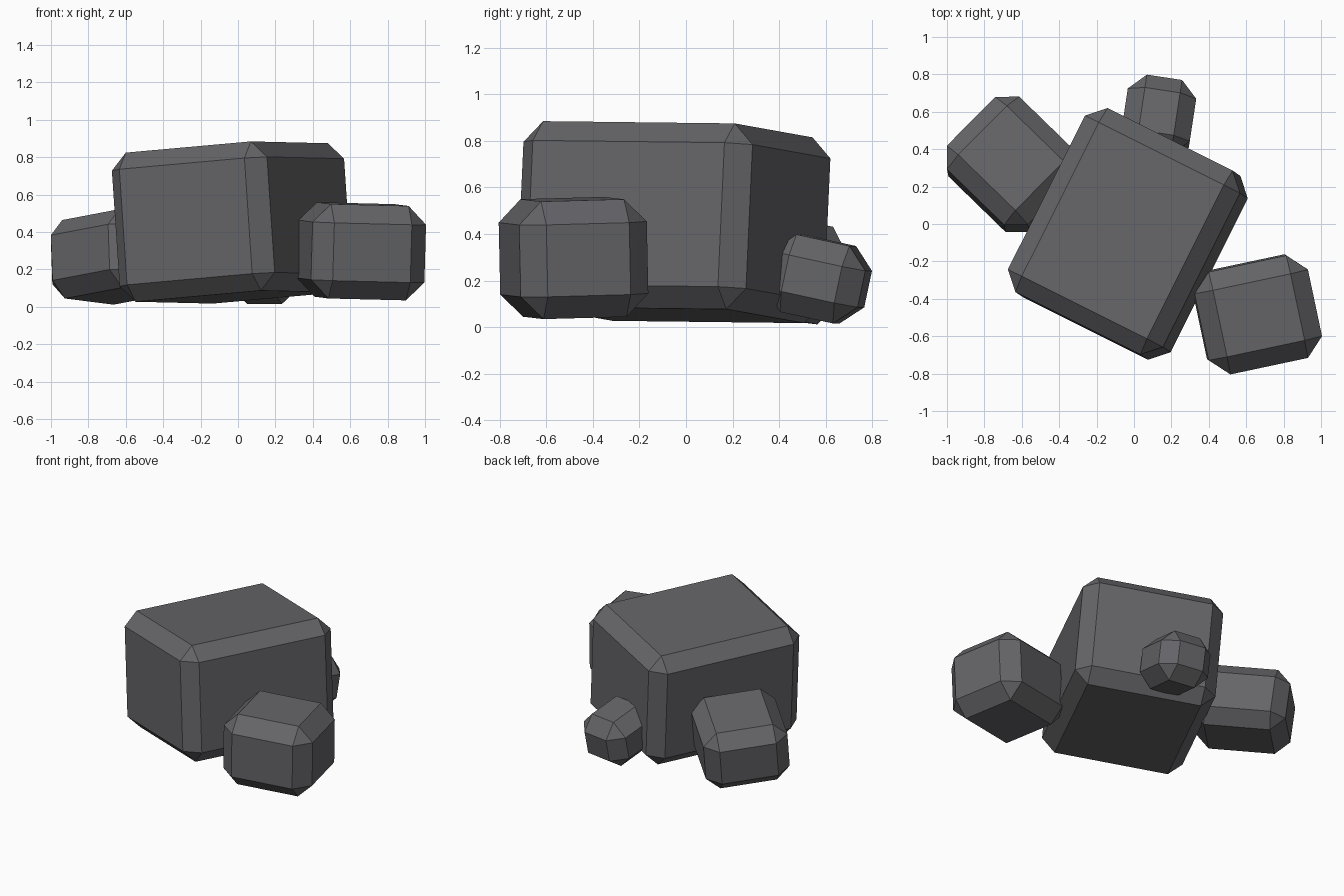
import bpy, bmesh
from mathutils import Vector, Matrix

if "Cube" in bpy.data.objects:
    bpy.data.objects.remove(bpy.data.objects["Cube"])


def rock(name, center, size, x_dir, y_dir, chamfer):
    """Chamfered block, oriented by its local x and y directions."""
    x = Vector(x_dir).normalized()
    z = x.cross(Vector(y_dir)).normalized()
    y = z.cross(x)
    frame = Matrix((x, y, z)).transposed().to_4x4()
    bm = bmesh.new()
    bmesh.ops.create_cube(bm, size=1)
    bmesh.ops.scale(bm, vec=size, verts=bm.verts)
    bmesh.ops.bevel(bm, geom=bm.edges[:], offset=chamfer, segments=1,
                    affect='EDGES', profile=0.5)
    mesh = bpy.data.meshes.new(name)
    bm.to_mesh(mesh)
    bm.free()
    obj = bpy.data.objects.new(name, mesh)
    obj.matrix_world = Matrix.Translation(center) @ frame
    bpy.context.collection.objects.link(obj)
    mat = bpy.data.materials.get("dark_stone") or bpy.data.materials.new("dark_stone")
    mat.diffuse_color = (0.13, 0.13, 0.14, 1)
    mat.use_nodes = True
    mat.node_tree.nodes["Principled BSDF"].inputs["Base Color"].default_value = mat.diffuse_color
    mesh.materials.append(mat)


# Large central boulder
rock("large_boulder", (-0.033, -0.053, 0.451), (0.93, 1.10, 0.80),
     (0.67, -0.335, 0.06), (0.41, 0.825, -0.01), 0.09)
# Medium rock at front right
rock("front_right_rock", (0.66, -0.483, 0.297), (0.62, 0.56, 0.505),
     (0.978, 0.208, -0.024), (-0.208, 0.978, 0.027), 0.098)
# Medium rock at back left
rock("back_left_rock", (-0.65, 0.319, 0.267), (0.61, 0.55, 0.425),
     (0.71, -0.69, 0.135), (0.70, 0.71, -0.09), 0.09)
# Small rock at the back
rock("small_back_rock", (0.13, 0.567, 0.207), (0.37, 0.415, 0.34),
     (0.988, -0.15, 0.0), (0.15, 0.965, -0.21), 0.09)
